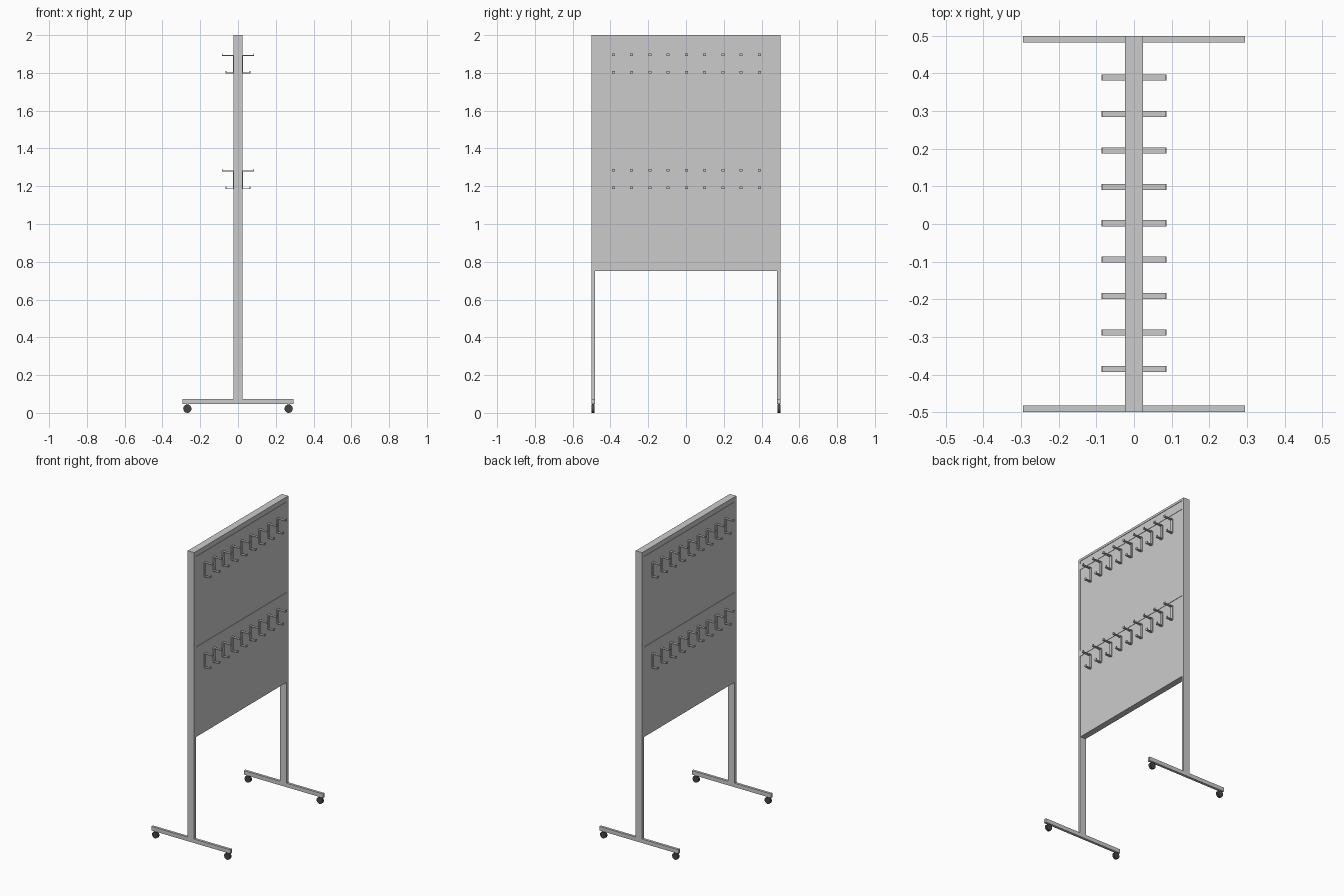
import bpy, bmesh, math

if "Cube" in bpy.data.objects:
    bpy.data.objects.remove(bpy.data.objects["Cube"])

def finish(bm, name):
    bmesh.ops.recalc_face_normals(bm, faces=bm.faces)
    me = bpy.data.meshes.new(name)
    bm.to_mesh(me)
    bm.free()
    ob = bpy.data.objects.new(name, me)
    bpy.context.collection.objects.link(ob)
    return ob

def box(name, x0, x1, y0, y1, z0, z1):
    bm = bmesh.new()
    bmesh.ops.create_cube(bm, size=1)
    for v in bm.verts:
        v.co = ((x0 + x1) / 2 + v.co.x * (x1 - x0),
                (y0 + y1) / 2 + v.co.y * (y1 - y0),
                (z0 + z1) / 2 + v.co.z * (z1 - z0))
    return finish(bm, name)

def cylinder(name, r, depth, loc, segs, along_y=False):
    bpy.ops.mesh.primitive_cylinder_add(
        vertices=segs, radius=r, depth=depth, location=loc,
        rotation=(math.pi / 2 if along_y else 0, 0, 0))
    ob = bpy.context.object
    ob.name = name
    bpy.ops.object.shade_smooth_by_angle()
    return ob

rubber = bpy.data.materials.new("dark_rubber")
rubber.diffuse_color = (0.06, 0.06, 0.06, 1)
rubber.use_nodes = True
rubber.node_tree.nodes["Principled BSDF"].inputs["Base Color"].default_value = rubber.diffuse_color

# Posts, feet and casters on both ends
for s, end in ((-1, "near"), (1, "far")):
    ya, yb = sorted((s * 0.483, s * 0.5))
    yc = s * 0.4915
    box(end + "_post", -0.024, 0.024, ya, yb, 0.074, 2.0)
    box(end + "_foot", -0.295, 0.295, ya, yb, 0.047, 0.074)
    for x, side in ((-0.268, "left"), (0.268, "right")):
        tag = end + "_" + side
        wheel = cylinder(tag + "_wheel", 0.022, 0.016, (x, yc, 0.022), 24, True)
        wheel.data.materials.append(rubber)
        cylinder(tag + "_caster_stem", 0.005, 0.015, (x, yc, 0.046), 12)

# Board and top rail
box("board", -0.021, 0.021, -0.483, 0.483, 0.75, 1.985)
box("top_rail", -0.024, 0.024, -0.483, 0.483, 1.985, 2.0)

# Two-armed hook side profile (x, z)
profile = [(0.021, 0), (0.065, 0), (0.065, 0.014), (0.061, 0.014),
           (0.061, 0.005), (0.027, 0.005), (0.027, 0.093), (0.086, 0.093),
           (0.086, 0.106), (0.082, 0.106), (0.082, 0.098), (0.021, 0.098)]

def hook(name, s, y, z):
    bm = bmesh.new()
    f = bm.faces.new([bm.verts.new((s * px, y - 0.008, z + pz)) for px, pz in profile])
    ext = bmesh.ops.extrude_face_region(bm, geom=[f])["geom"]
    bmesh.ops.translate(bm, vec=(0, 0.016, 0),
                        verts=[g for g in ext if isinstance(g, bmesh.types.BMVert)])
    return finish(bm, name)

# Label strips and hook rows on both faces
for row, hook_z, strip_z in (("upper", 1.796, 1.925), ("lower", 1.184, 1.316)):
    for s, side in ((-1, "left"), (1, "right")):
        xa, xb = sorted((s * 0.021, s * 0.0235))
        box(f"{row}_{side}_label_strip", xa, xb, -0.483, 0.483, strip_z, strip_z + 0.04)
        for i in range(9):
            hook(f"{row}_{side}_hook_{i + 1}", s, 0.002 + (i - 4) * 0.0967, hook_z)
